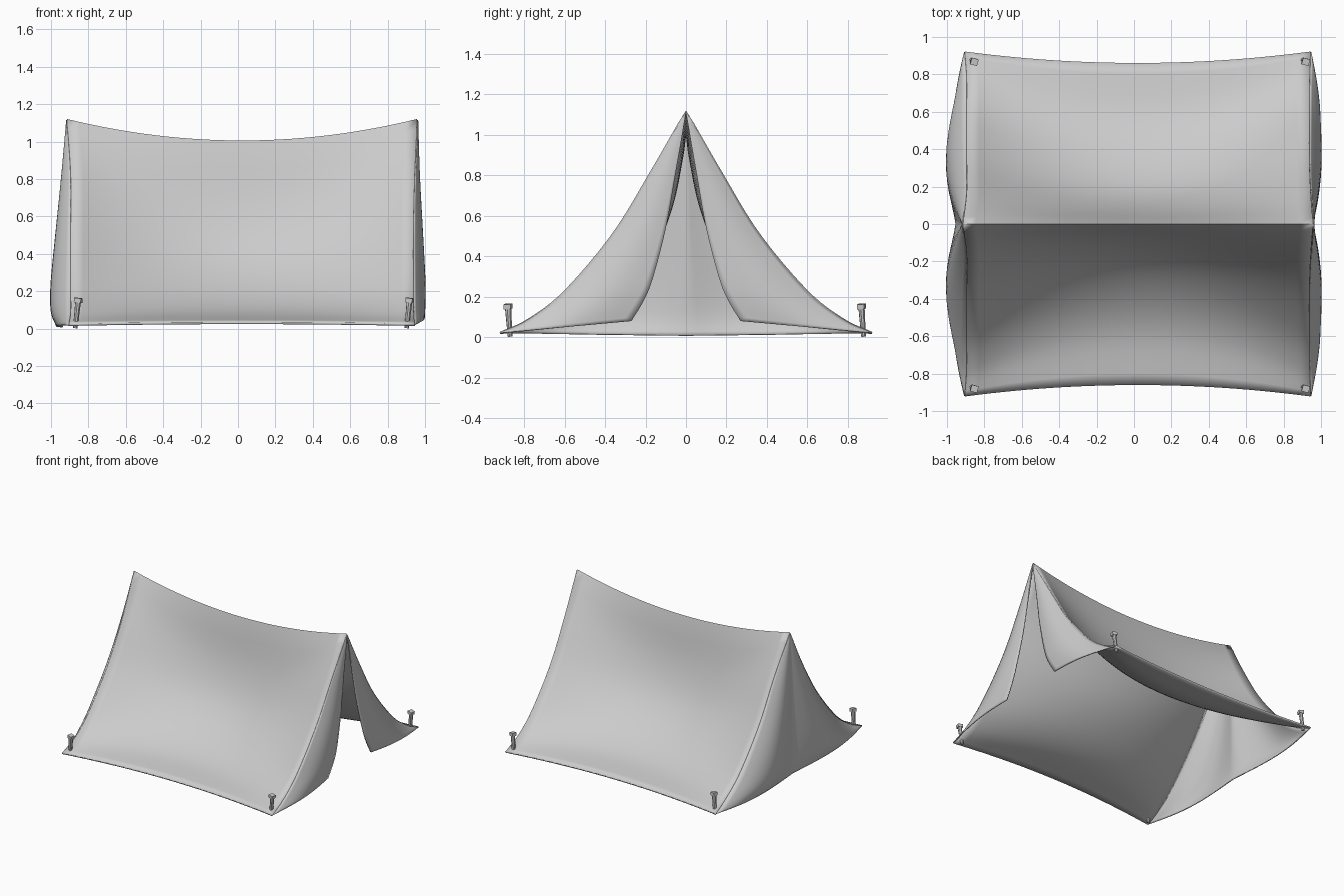
import bpy, bmesh, math
from mathutils import Vector, Matrix

if "Cube" in bpy.data.objects:
    bpy.data.objects.remove(bpy.data.objects["Cube"])


def spline(pts, t):
    """Smooth curve through evenly spaced keys, t in 0..1."""
    n = len(pts) - 1
    p = [Vector(q) for q in pts]
    p = [2 * p[0] - p[1]] + p + [2 * p[-1] - p[-2]]
    i = min(int(t * n), n - 1)
    f = t * n - i
    a, b, c, d = p[i:i + 4]
    return 0.5 * (2 * b + (c - a) * f + (2 * a - 5 * b + 4 * c - d) * f ** 2
                  + (3 * b - a - 3 * c + d) * f ** 3)


def finish(name, bm):
    me = bpy.data.meshes.new(name)
    bm.to_mesh(me)
    bm.free()
    ob = bpy.data.objects.new(name, me)
    bpy.context.collection.objects.link(ob)
    bpy.ops.object.select_all(action='DESELECT')
    bpy.context.view_layer.objects.active = ob
    ob.select_set(True)
    bpy.ops.object.shade_smooth_by_angle(angle=math.radians(35))
    return ob


def sheet(name, fn, nu, nv, thick=0.012):
    """Thin cloth surface from fn(u, v), both 0..1."""
    bm = bmesh.new()
    g = [[bm.verts.new(fn(i / nu, j / nv)) for j in range(nv + 1)] for i in range(nu + 1)]
    for i in range(nu):
        for j in range(nv):
            bm.faces.new((g[i][j], g[i + 1][j], g[i + 1][j + 1], g[i][j + 1]))
    bmesh.ops.remove_doubles(bm, verts=bm.verts, dist=0.0005)
    bmesh.ops.recalc_face_normals(bm, faces=bm.faces)
    m = finish(name, bm).modifiers.new("cloth_thickness", 'SOLIDIFY')
    m.thickness, m.offset = thick, 0


# Roof cross-sections (x edge, y, z): both ends and the deeply sagging middle
RIGHT = [(.958, 0, 1.115), (.945, .17, .82), (.938, .36, .51),
         (.938, .6, .225), (.94, .78, .085), (.945, .92, .02)]
LEFT = [(-.915 if i == 0 else -.895 - .01 * (i == 5), y, z) for i, (x, y, z) in enumerate(RIGHT)]
MIDDLE = [(0, 0, 1.0), (0, .07, .65), (0, .18, .4), (0, .36, .21), (0, .58, .085), (0, .86, .03)]


def roof(u, v):
    k = 2 * v - 1
    l, r, m = (spline(c, abs(k)) for c in (LEFT, RIGHT, MIDDLE))
    p = l.lerp(r, u)
    q = m.lerp(p, (2 * u - 1) ** 2)
    return (p.x, math.copysign(q.y, k), q.z)


sheet("tent_roof", roof, 28, 48)

# Closed end: one wall with two soft lobes around a shallow central dip
BACK_CENTRE = [(-.915, 0, 1.11), (-.925, 0, .82), (-.935, 0, .52),
               (-.945, 0, .25), (-.95, 0, .1), (-.94, 0, .007)]
BACK_BULGE = [(0, 0), (-.025, 0), (-.05, 0), (-.07, 0), (-.065, 0), (-.04, 0)]
# Entrance: two parted flaps
DOOR_EDGE = [(.96, 0, 1.11), (.965, .05, .82), (.975, .1, .54),
             (.985, .165, .29), (.985, .21, .18), (.98, .27, .08)]
DOOR_BULGE = [(0, 0), (.012, 0), (.025, 0), (.033, 0), (.033, 0), (.03, 0)]


def closed_end(u, v):
    k = 2 * u - 1
    t = 1 - abs(k)
    o, c = spline(LEFT, v), spline(BACK_CENTRE, v)
    p = o.lerp(c, t)
    p.x = o.x + (c.x - o.x) * math.sin(math.pi * t / 2)
    p.x += spline(BACK_BULGE, v)[0] * math.sin(math.pi * t) * (1 - .5 * t) * 1.3
    return (p.x, math.copysign(p.y, k), p.z)


def door(side):
    def fn(u, v):
        p = spline(RIGHT, v).lerp(spline(DOOR_EDGE, v), u)
        p.x += spline(DOOR_BULGE, v)[0] * math.sin(math.pi * u)
        return (p.x, side * p.y, p.z)
    return fn


sheet("closed_end_wall", closed_end, 28, 24, 0.008)
for side, tag in ((-1, "front"), (1, "rear")):
    sheet("door_flap_" + tag, door(side), 14, 24, 0.008)


# Corner pegs: tilted shaft with a wider square head
def peg(name, x, y):
    bm = bmesh.new()
    bmesh.ops.create_cone(bm, cap_ends=True, segments=8, radius1=.012, radius2=.016,
                          depth=.14, matrix=Matrix.Translation((0, 0, .07)))
    bmesh.ops.create_cube(bm, size=1, matrix=Matrix.Translation((0, 0, .15))
                          @ Matrix.Diagonal((.038, .036, .024, 1)))
    rot = (Matrix.Rotation(math.radians(6), 4, 'Y') @ Matrix.Rotation(math.radians(4), 4, 'X')
           @ Matrix.Rotation(math.radians(-15), 4, 'Z'))
    bm.transform(Matrix.Translation((x, y, .003)) @ rot)
    finish(name, bm)


for i, x in enumerate((-.87, .902)):
    for j, y in enumerate((-.87, .878)):
        peg(f"peg_{i}{j}", x, y)
